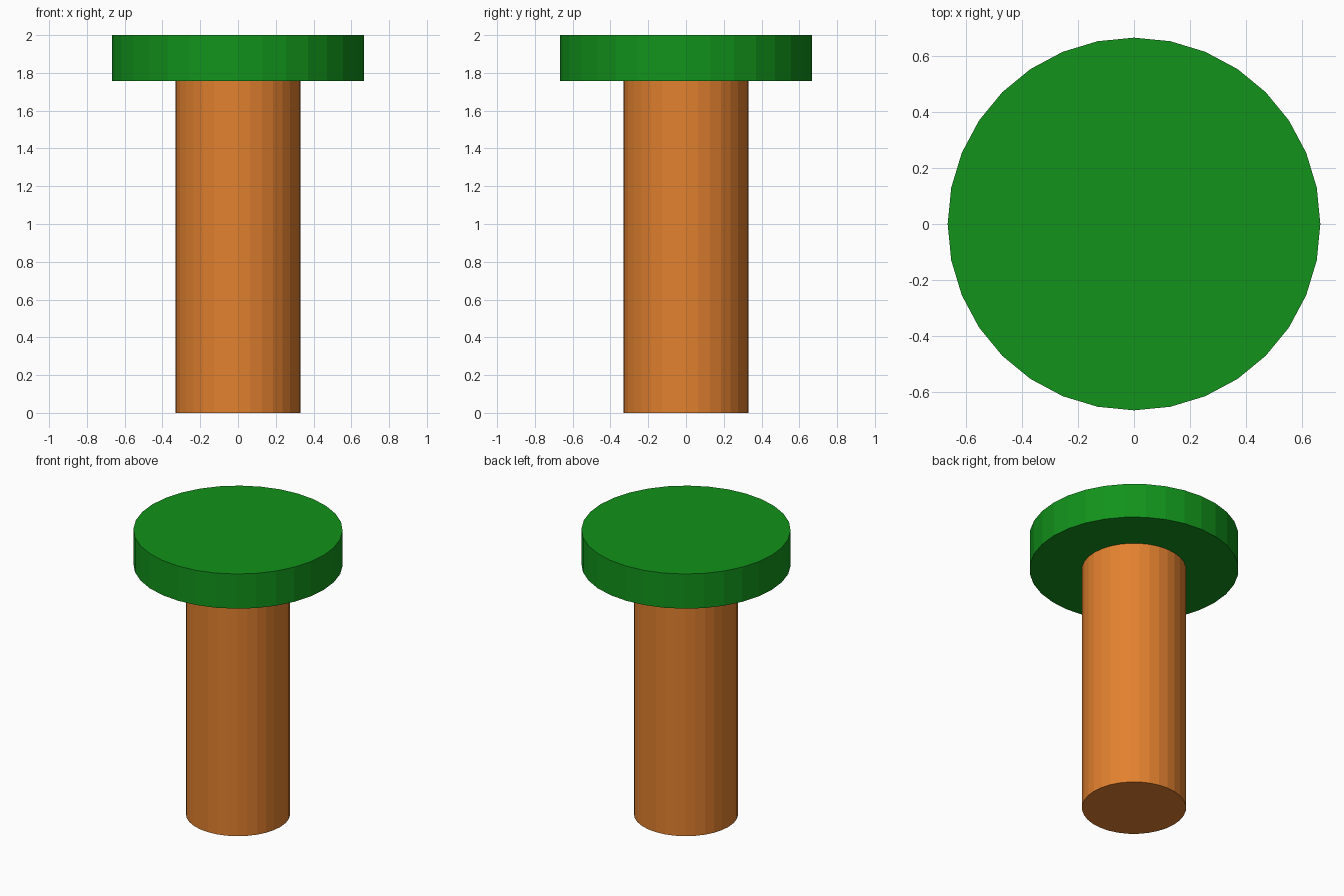
import bpy

if "Cube" in bpy.data.objects:
    bpy.data.objects.remove(bpy.data.objects["Cube"])


def material(name, color):
    mat = bpy.data.materials.new(name)
    mat.diffuse_color = color
    mat.use_nodes = True
    mat.node_tree.nodes["Principled BSDF"].inputs["Base Color"].default_value = mat.diffuse_color
    return mat


def cylinder(name, radius, z_bottom, z_top, mat):
    bpy.ops.mesh.primitive_cylinder_add(
        vertices=32, radius=radius, depth=z_top - z_bottom,
        location=(0, 0, (z_bottom + z_top) / 2))
    obj = bpy.context.object
    obj.name = name
    obj.data.materials.append(mat)
    return obj


# Flat-faced post carrying a wide round cap
cylinder("post", 0.332, 0.0, 1.756, material("orange", (0.76, 0.22, 0.028, 1)))
cylinder("round_cap", 0.667, 1.756, 2.0, material("green", (0.006, 0.29, 0.011, 1)))
